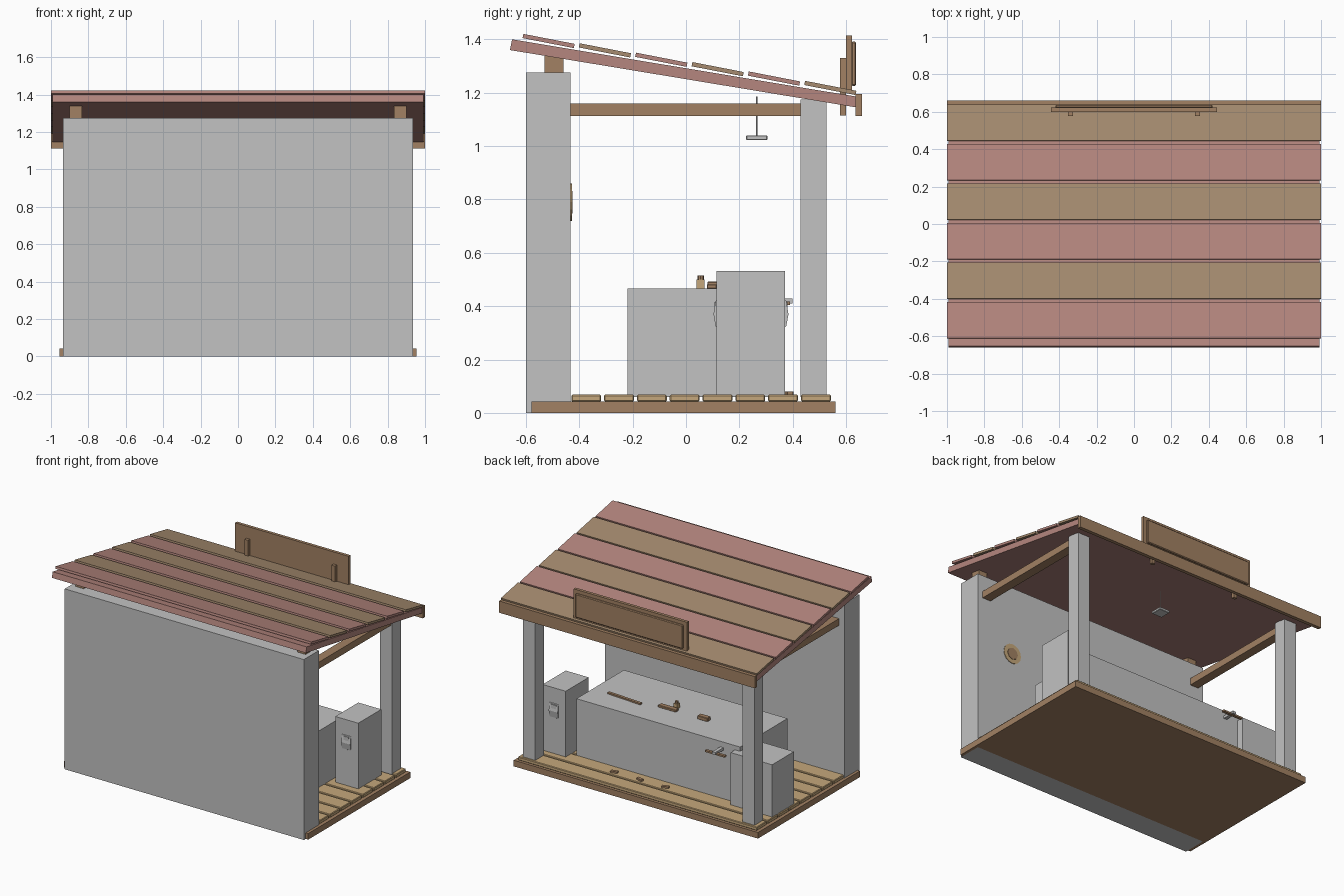
import bpy, bmesh, math

if "Cube" in bpy.data.objects:
    bpy.data.objects.remove(bpy.data.objects["Cube"])


def material(name, rgb):
    m = bpy.data.materials.new(name)
    m.diffuse_color = (*rgb, 1)
    m.use_nodes = True
    m.node_tree.nodes["Principled BSDF"].inputs["Base Color"].default_value = m.diffuse_color
    return m


GREY = material("plain grey", (0.54, 0.54, 0.54))
BROWN = material("timber brown", (0.36, 0.22, 0.125))
ROOF_BROWN = material("roof brown", (0.38, 0.26, 0.16))
MAUVE = material("faded red", (0.46, 0.24, 0.21))
TAN = material("floor tan", (0.56, 0.39, 0.20))


def finish(name, bm, mat, bevel=0):
    bmesh.ops.recalc_face_normals(bm, faces=bm.faces)
    me = bpy.data.meshes.new(name)
    bm.to_mesh(me)
    bm.free()
    me.materials.append(mat)
    ob = bpy.data.objects.new(name, me)
    bpy.context.collection.objects.link(ob)
    if bevel:
        mod = ob.modifiers.new("bevel", 'BEVEL')
        mod.width = bevel
        mod.segments = 1
    return ob


def box(name, x, y, z, mat, bevel=0, rx=0, rz=0):
    """Box from (min, max) ranges, optionally turned about its centre."""
    bm = bmesh.new()
    bmesh.ops.create_cube(bm, size=1)
    for v in bm.verts:
        v.co.x *= x[1] - x[0]
        v.co.y *= y[1] - y[0]
        v.co.z *= z[1] - z[0]
    ob = finish(name, bm, mat, bevel)
    ob.location = (sum(x) / 2, sum(y) / 2, sum(z) / 2)
    ob.rotation_euler = (rx, 0, rz)
    return ob


def extrude_x(name, profile, x0, x1, mat):
    """Extrude a (y, z) profile along x."""
    bm = bmesh.new()
    face = bm.faces.new([bm.verts.new((x0, y, z)) for y, z in profile])
    new = bmesh.ops.extrude_face_region(bm, geom=[face])["geom"]
    bmesh.ops.translate(bm, vec=(x1 - x0, 0, 0),
                        verts=[v for v in new if isinstance(v, bmesh.types.BMVert)])
    return finish(name, bm, mat)


def disc(name, centre, radius, depth, sides, mat, axis='y'):
    bm = bmesh.new()
    bmesh.ops.create_cone(bm, cap_ends=True, segments=sides, radius1=radius,
                          radius2=radius, depth=depth)
    ob = finish(name, bm, mat)
    ob.location = centre
    if axis == 'y':
        ob.rotation_euler = (math.pi / 2, 0, 0)
    return ob


# Platform and floor boards
box("base", (-0.955, 0.955), (-0.58, 0.56), (0, 0.043), BROWN)
for i in range(9):
    y = -0.553 + 0.123 * i
    box("floor_board", (-0.934, 0.934), (y, y + 0.112), (0.043, 0.068), TAN, 0.004)

# Solid wall
box("wall", (-0.935, 0.935), (-0.60, -0.432), (0, 1.275), GREY)

# Posts, side beams and roof supports on both sides
for s in (-1, 1):
    def side(a, b):
        return tuple(sorted((s * a, s * b)))
    box("post", side(0.81, 0.905), (0.43, 0.527), (0.06, 1.175), GREY)
    box("side_beam", side(0.83, 0.895), (-0.44, 0.44), (1.112, 1.16), BROWN)
    box("roof_support", side(0.835, 0.90), (-0.53, -0.46), (1.27, 1.35), BROWN)

# Sloping roof slab, boards and fascia
extrude_x("roof_slab", [(-0.66, 1.36), (0.64, 1.145), (0.648, 1.184), (-0.652, 1.40)],
          -0.993, 0.993, MAUVE)
for i in range(6):
    y, z = -0.515 + 0.2112 * i, 1.394 - 0.0352 * i
    box("roof_board", (-1, 1), (y - 0.098, y + 0.098), (z - 0.008, z + 0.008),
        ROOF_BROWN if i % 2 else MAUVE, rx=-math.radians(11))
box("fascia", (-1, 1), (0.635, 0.66), (1.112, 1.195), BROWN)

# Blank sign board on two brackets
for x in (-0.34, 0.34):
    box("sign_bracket", (x - 0.013, x + 0.013), (0.578, 0.60), (1.115, 1.33), BROWN)
box("sign_board", (-0.443, 0.443), (0.60, 0.622), (1.21, 1.415), BROWN)
box("sign_panel", (-0.42, 0.42), (0.62, 0.638), (1.225, 1.392), BROWN, 0.005)

# Hanging lamp
disc("lamp_cord", (0, 0.265, 1.11), 0.003, 0.15, 6, GREY, axis='z')
box("lamp", (-0.04, 0.04), (0.225, 0.305), (1.022, 1.04), GREY, 0.003)

# Counter and side cabinets
box("counter", (-0.64, 0.64), (-0.22, 0.31), (0.06, 0.467), GREY)
box("tall_cabinet", (0.68, 0.86), (0.115, 0.372), (0.06, 0.532), GREY)
box("low_cabinet", (-0.925, -0.60), (0.115, 0.36), (0.06, 0.437), GREY)

# Bulging handles on both faces of the tall cabinet
for y, s in ((0.372, 1), (0.115, -1)):
    extrude_x("cabinet_handle", [(y - s * 0.004, 0.32), (y + s * 0.004, 0.325),
                                 (y + s * 0.012, 0.37), (y + s * 0.004, 0.42),
                                 (y - s * 0.004, 0.425)], 0.735, 0.805, GREY)
    box("handle_lip", (0.75, 0.79), (y - 0.009, y + 0.009), (0.385, 0.415), GREY)

# Things lying on the counter
box("stick", (0.25, 0.52), (0.125, 0.145), (0.465, 0.477), BROWN, rz=-0.07)
box("tray", (0.0, 0.14), (0.078, 0.115), (0.465, 0.482), BROWN, 0.003)
box("jar", (0.02, 0.05), (0.04, 0.07), (0.465, 0.50), TAN)
disc("jar_lid", (0.035, 0.055, 0.507), 0.012, 0.016, 8, BROWN, axis='z')
box("small_box", (-0.25, -0.17), (0.08, 0.117), (0.465, 0.492), BROWN, 0.003)

# Crossbar and stem on the counter's open side
box("crossbar", (-0.575, -0.42), (0.37, 0.39), (0.405, 0.417), BROWN)
box("crossbar_stem", (-0.51, -0.485), (0.305, 0.40), (0.41, 0.428), GREY)

# Scraps on the floor
for x, r in ((0.29, 0.2), (0.09, -0.3), (-0.11, 0.3)):
    box("floor_scrap", (x - 0.024, x + 0.024), (0.375, 0.397), (0.066, 0.08), BROWN, rz=r)

# Round plaque on the inner wall
disc("plaque_rim", (0.65, -0.431, 0.79), 0.07, 0.006, 16, TAN)
disc("plaque_centre", (0.65, -0.429, 0.79), 0.042, 0.008, 8, BROWN)
